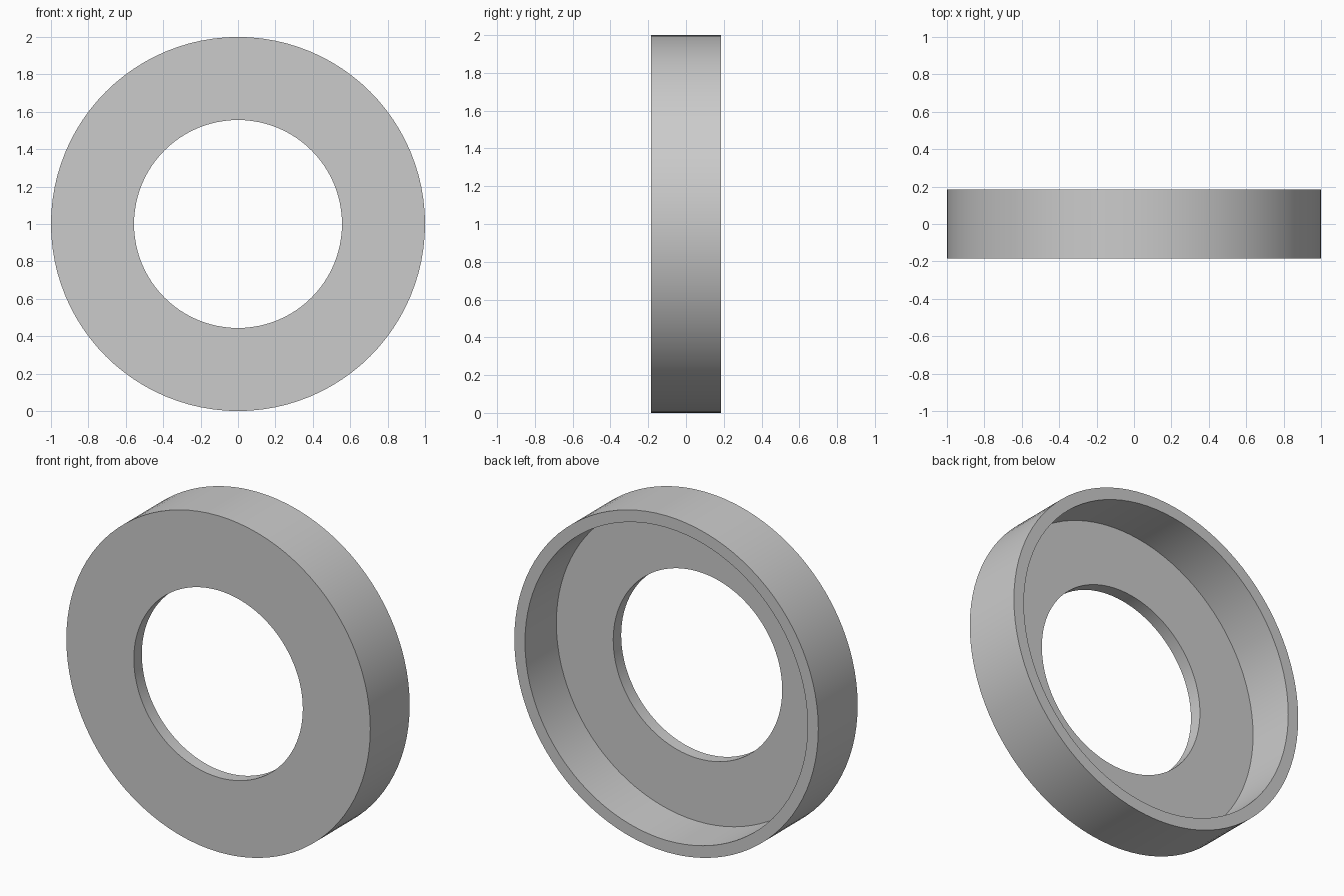
import bpy
import bmesh
import math
from mathutils import Vector

cube = bpy.data.objects.get("Cube")
if cube:
    bpy.data.objects.remove(cube, do_unlink=True)

# Plain grey material
GREY = (0.6, 0.6, 0.6, 1.0)
grey = bpy.data.materials.new("plain grey")
grey.use_nodes = True
grey.diffuse_color = GREY
grey.node_tree.nodes["Principled BSDF"].inputs["Base Color"].default_value = GREY

# Main dimensions
OUTER, RIM_INNER, HOLE = 1.0, 0.93, 0.556
FRONT, BACK, WEB = -0.185, 0.185, 0.075
SEGMENTS = 96


def lathe(name, profile, material):
    """Spin a closed (radius, y) profile about the y axis, standing on z = 0."""
    bm = bmesh.new()
    verts = [bm.verts.new((r, y, OUTER)) for r, y in profile]
    edges = [bm.edges.new((v, verts[(i + 1) % len(verts)])) for i, v in enumerate(verts)]
    bmesh.ops.spin(bm, geom=verts + edges, cent=Vector((0, 0, OUTER)), axis=Vector((0, 1, 0)),
                   angle=math.tau, steps=SEGMENTS, use_merge=True)
    bmesh.ops.remove_doubles(bm, verts=bm.verts, dist=0.0001)
    bmesh.ops.recalc_face_normals(bm, faces=bm.faces)
    mesh = bpy.data.meshes.new(name)
    bm.to_mesh(mesh)
    bm.free()
    mesh.materials.append(material)
    obj = bpy.data.objects.new(name, mesh)
    bpy.context.collection.objects.link(obj)
    bpy.ops.object.select_all(action='DESELECT')
    obj.select_set(True)
    bpy.context.view_layer.objects.active = obj
    bpy.ops.object.shade_smooth_by_angle(angle=math.radians(30))
    return obj


# Flanged ring: flat front plate with a hole and a thin rim reaching back
lathe("flanged_ring", [
    (HOLE, FRONT), (OUTER, FRONT), (OUTER, BACK),
    (RIM_INNER, BACK), (RIM_INNER, FRONT + WEB), (HOLE, FRONT + WEB),
], grey)
